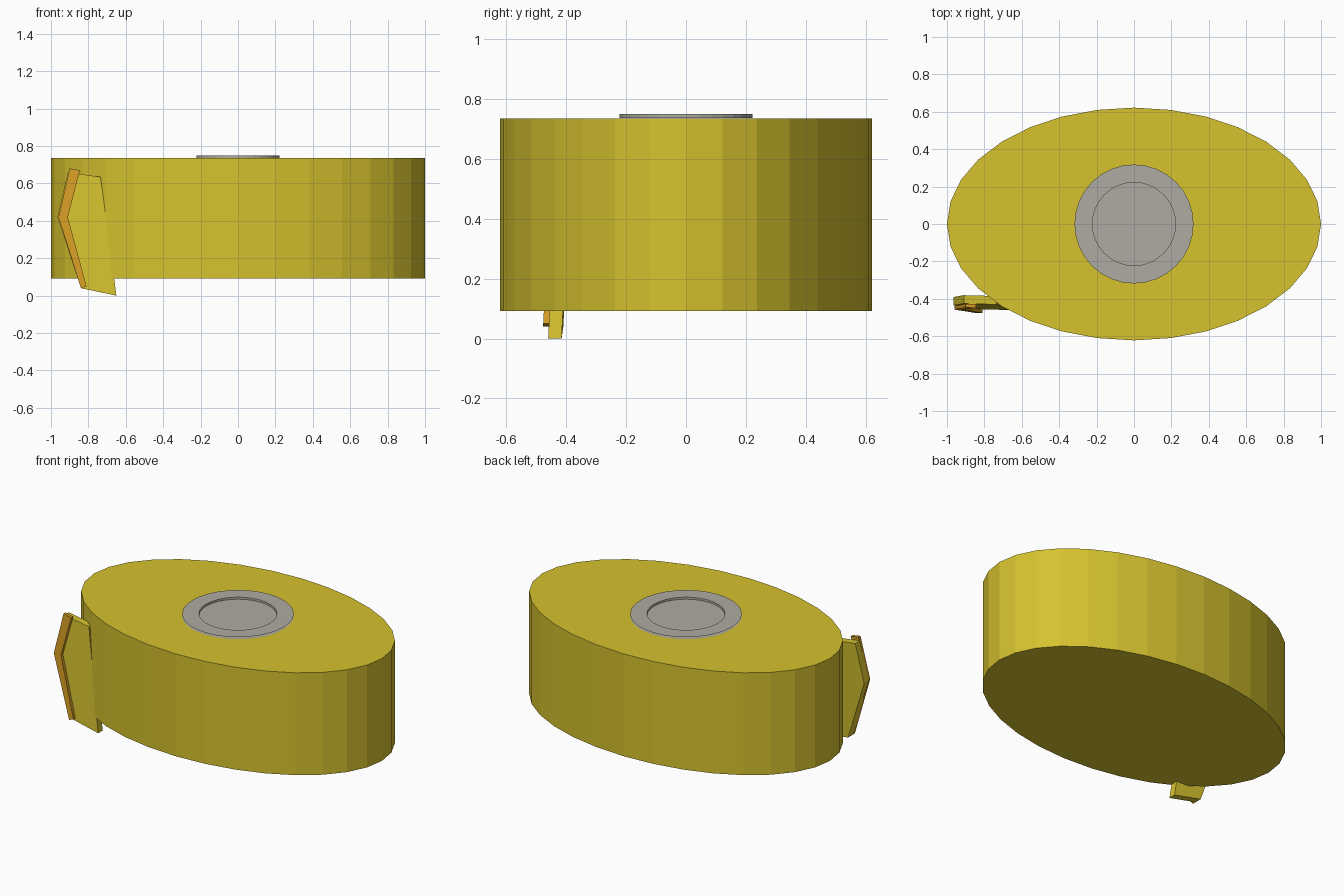
import bpy
import bmesh
from math import cos, sin, tau

cube = bpy.data.objects.get("Cube")
if cube:
    bpy.data.objects.remove(cube, do_unlink=True)


def material(name, rgb):
    m = bpy.data.materials.new(name)
    m.use_nodes = True
    m.diffuse_color = (*rgb, 1)
    m.node_tree.nodes["Principled BSDF"].inputs["Base Color"].default_value = (*rgb, 1)
    return m


yellow = material("mustard yellow", (0.67, 0.54, 0.028))
grey = material("warm grey", (0.42, 0.41, 0.36))
orange = material("amber orange", (0.68, 0.34, 0.017))


def finish(name, bm, mat):
    mesh = bpy.data.meshes.new(name)
    bm.to_mesh(mesh)
    bm.free()
    mesh.materials.append(mat)
    obj = bpy.data.objects.new(name, mesh)
    bpy.context.collection.objects.link(obj)
    return obj


def loop(bm, rx, ry, z, n=32):
    return [bm.verts.new((rx * cos(tau * i / n), ry * sin(tau * i / n), z)) for i in range(n)]


def bridge(bm, a, b):
    for i in range(len(a)):
        j = (i + 1) % len(a)
        bm.faces.new((a[i], a[j], b[j], b[i]))


# Oval body
bm = bmesh.new()
low, high = loop(bm, 1, 0.622, 0.092), loop(bm, 1, 0.622, 0.735)
bridge(bm, low, high)
bm.faces.new(low[::-1])
bm.faces.new(high)
finish("oval_body", bm, yellow)

# Recessed cap: base disc, inner wall and floating rim
bm = bmesh.new()
bm.faces.new(loop(bm, 0.318, 0.318, 0.737))
foot, lip, rim = (loop(bm, r, r, z) for r, z in ((0.222, 0.737), (0.222, 0.75), (0.318, 0.75)))
bridge(bm, foot, lip)
bridge(bm, rim, lip)
for f in bm.faces:
    if abs(f.normal.z) > 0.5 and f.normal.z < 0:
        f.normal_flip()
bm.normal_update()
for f in bm.faces:
    if f.normal.z < -0.5:
        f.normal_flip()
finish("top_cap", bm, grey)


# Leaning side plates, drawn as an outline in x and z
def plate(name, outline, offset, thickness, mat):
    bm = bmesh.new()
    front, back = [], []
    for x, z in outline:
        y = -0.425 - 0.045 * (0.68 - z) - 0.02 * (x + 0.9) - offset
        front.append(bm.verts.new((x, y, z)))
        back.append(bm.verts.new((x, y + thickness, z)))
    bridge(bm, front, back)
    bm.faces.new(front)
    bm.faces.new(back[::-1])
    bmesh.ops.recalc_face_normals(bm, faces=bm.faces)
    return finish(name, bm, mat)


plate("side_plate", [(-0.91, 0.66), (-0.735, 0.635), (-0.65, 0.0),
                     (-0.84, 0.04), (-0.965, 0.42)], 0, 0.045, yellow)
plate("bent_strip", [(-0.9, 0.68), (-0.845, 0.67), (-0.91, 0.42),
                     (-0.81, 0.05), (-0.84, 0.04), (-0.96, 0.42)], 0.022, 0.02, orange)
